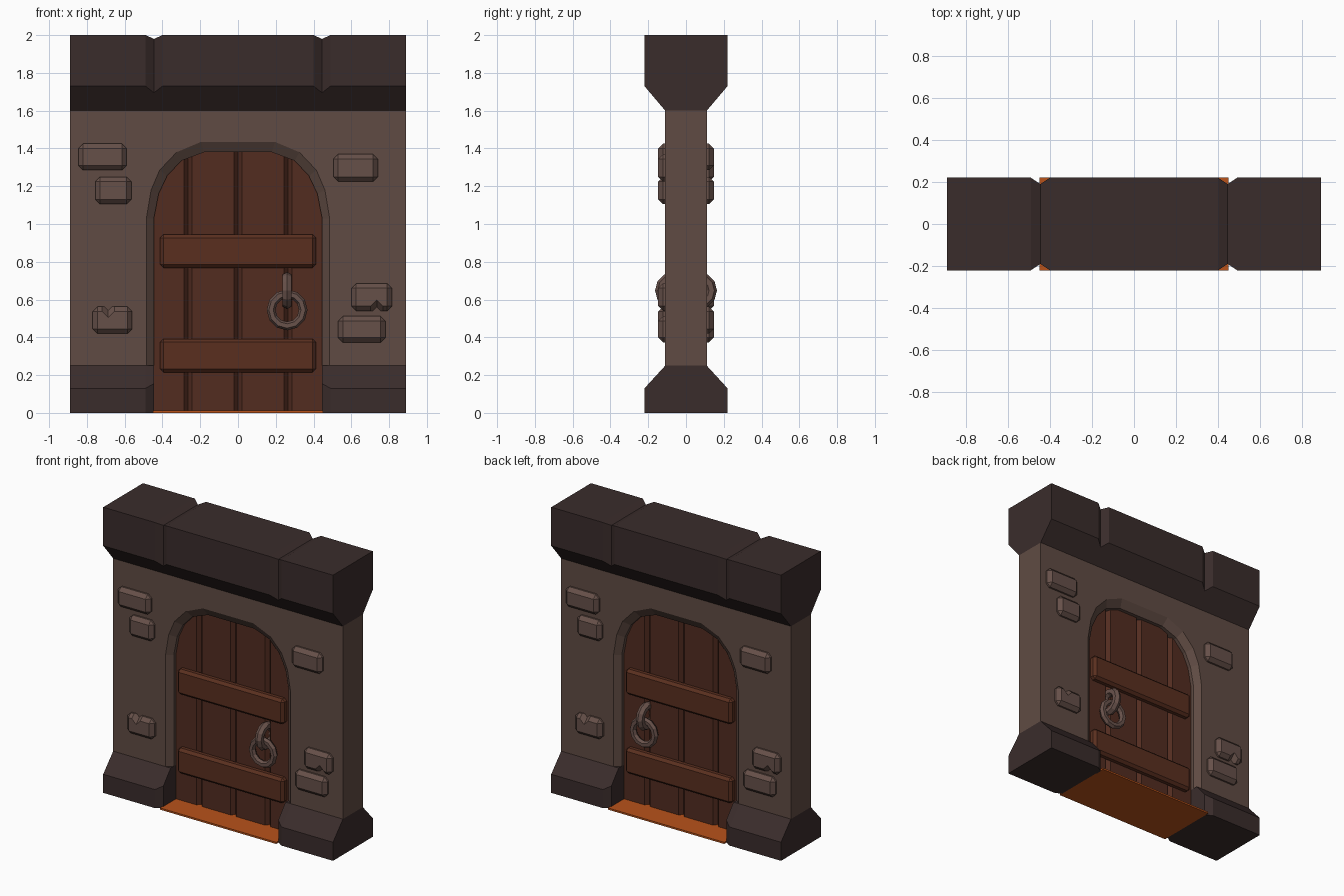
import bpy, bmesh, math
from mathutils import Matrix, Vector

if "Cube" in bpy.data.objects:
    bpy.data.objects.remove(bpy.data.objects["Cube"])


def mat(name, hexcol):
    lin = lambda c: c / 12.92 if c <= 0.04045 else ((c + 0.055) / 1.055) ** 2.4
    m = bpy.data.materials.new(name)
    m.diffuse_color = [lin(int(hexcol[i:i + 2], 16) / 255) for i in (0, 2, 4)] + [1]
    m.use_nodes = True
    m.node_tree.nodes["Principled BSDF"].inputs["Base Color"].default_value = m.diffuse_color
    return m


WALL = mat("wall_stone", "604b43")
TRIM = mat("dark_stone", "3a2c2b")
STONE = mat("pale_stone", "665049")
DOOR = mat("door_wood", "522c20")
BEAM = mat("beam_wood", "5a2f1f")
IRON = mat("iron", "69524b")
GLOW = mat("threshold_orange", "b8521a")


def finish(bm, name, material):
    bmesh.ops.recalc_face_normals(bm, faces=bm.faces[:])
    me = bpy.data.meshes.new(name)
    bm.to_mesh(me)
    bm.free()
    me.materials.append(material)
    ob = bpy.data.objects.new(name, me)
    bpy.context.collection.objects.link(ob)
    return ob


def loft(name, rings, material):
    """Skin equal-length closed rings and cap both ends."""
    bm = bmesh.new()
    vs = [[bm.verts.new(p) for p in r] for r in rings]
    n = len(vs[0])
    for a, b in zip(vs, vs[1:]):
        for i in range(n):
            j = (i + 1) % n
            bm.faces.new((a[i], a[j], b[j], b[i]))
    bm.faces.new(vs[0])
    bm.faces.new(vs[-1])
    return finish(bm, name, material)


def box(name, x, y, z, material, bevel=0.0):
    bm = bmesh.new()
    lo, hi = Vector((x[0], y[0], z[0])), Vector((x[1], y[1], z[1]))
    bmesh.ops.create_cube(bm, size=1, matrix=Matrix.Translation((lo + hi) / 2)
                          @ Matrix.Diagonal((*(hi - lo), 1)))
    if bevel:
        bmesh.ops.bevel(bm, geom=bm.edges[:], offset=bevel, segments=1, affect='EDGES')
    return finish(bm, name, material)


def torus(name, centre, major, minor, rot, material, n=12, m=6):
    bm = bmesh.new()
    mx = Matrix.Translation(centre) @ rot
    g = []
    for i in range(n):
        a = 2 * math.pi * i / n
        row = []
        for k in range(m):
            b = 2 * math.pi * k / m
            r = major + minor * math.cos(b)
            row.append(bm.verts.new(mx @ Vector((r * math.cos(a), r * math.sin(a), minor * math.sin(b)))))
        g.append(row)
    for i in range(n):
        for k in range(m):
            i2, k2 = (i + 1) % n, (k + 1) % m
            bm.faces.new((g[i][k], g[i2][k], g[i2][k2], g[i][k2]))
    return finish(bm, name, material)


# Wall with a chamfered arch opening running through it
arch_out = [(.485, .25), (.485, 1.03), (.46, 1.18), (.415, 1.285), (.325, 1.38), (.195, 1.435)]
arch_in = [(.445, .25), (.445, 1.03), (.42, 1.16), (.375, 1.255), (.30, 1.335), (.18, 1.38)]


def wall_ring(y, arch):
    pts = [(-.89, .25), (-.89, 1.6), (.89, 1.6), (.89, .25)] + arch + [(-x, z) for x, z in arch[::-1]]
    return [(x, y, z) for x, z in pts]


loft("wall", [wall_ring(-.11, arch_out), wall_ring(-.075, arch_in),
              wall_ring(.075, arch_in), wall_ring(.11, arch_out)], WALL)


# Cornice: section lofted along x, pinched at the two joints
def cornice_ring(x, w, flare, top):
    return [(x, y, z) for y, z in ((-.11, 1.6), (.11, 1.6), (w, flare), (w, top), (-w, top), (-w, flare))]


full, slim = (.22, 1.73, 2.0), (.19, 1.695, 1.98)
stations = [(-.89, full), (-.49, full), (-.445, slim), (-.40, full),
            (.40, full), (.445, slim), (.49, full), (.89, full)]
loft("cornice", [cornice_ring(x, *s) for x, s in stations], TRIM)


# Plinths either side of the door, chamfered at the inner end
def plinth_ring(x, w, shoulder):
    return [(x, y, z) for y, z in ((-w, 0), (w, 0), (w, shoulder), (.11, .25), (-.11, .25), (-w, shoulder))]


for side, s in (("left", -1), ("right", 1)):
    loft(f"plinth_{side}", [plinth_ring(s * .89, .22, .13), plinth_ring(s * .49, .22, .13),
                            plinth_ring(s * .445, .19, .155)], TRIM)

# Threshold plate
box("threshold", (-.45, .45), (-.22, .22), (0, .012), GLOW)

# Planked door with V grooves on both faces
front = [(-.455, -.05)]
for gx in (-.265, 0, .265):
    front += [(gx - .022, -.05), (gx, -.025), (gx + .022, -.05)]
front.append((.455, -.05))
section = front + [(x, -y) for x, y in front[::-1]]
loft("door_planks", [[(x, y, z) for x, y in section] for z in (.005, 1.4)], DOOR)

# Cross beams and ring handle on both faces
for face, s in (("front", -1), ("back", 1)):
    for part, z in (("lower", (.215, .392)), ("upper", (.768, .945))):
        box(f"{part}_beam_{face}", (-.413, .413), sorted((s * .03, s * .092)), z, BEAM, .018)
    torus(f"handle_hook_{face}", (.26, s * .066, .648), .07, .028,
          Matrix.Rotation(math.pi / 2, 4, 'Y'), IRON)
    torus(f"handle_ring_{face}", (.26, s * .092, .545), .085, .023,
          Matrix.Rotation(math.pi / 2, 4, 'X'), IRON)

# Raised stones: x range, z range, optional chip position
stones = [((-.845, -.59), (1.285, 1.425), None),
          ((-.755, -.565), (1.105, 1.25), None),
          ((-.77, -.56), (.42, .562), (-.687, .562)),
          ((.505, .74), (1.225, 1.37), None),
          ((.60, .815), (.54, .685), (.735, .54)),
          ((.53, .78), (.373, .512), None)]
for i, (x, z, chip) in enumerate(stones):
    st = box(f"wall_stone_front_{i}", x, (-.147, -.075), z, STONE, .025)
    if chip:
        bm = bmesh.new()
        bmesh.ops.create_uvsphere(bm, u_segments=4, v_segments=2, radius=.058,
                                  matrix=Matrix.Translation((chip[0], -.147, chip[1])))
        cutter = finish(bm, "chip_cutter", STONE)
        cutter.hide_render = True
        mod = st.modifiers.new("chip", 'BOOLEAN')
        mod.operation, mod.solver, mod.object = 'DIFFERENCE', 'EXACT', cutter
        bpy.context.view_layer.objects.active = st
        bpy.ops.object.modifier_apply(modifier=mod.name)
        bpy.data.objects.remove(cutter)
    # Same stones turned half round for the back face
    back = bpy.data.objects.new(f"wall_stone_back_{i}", st.data)
    back.rotation_euler.z = math.pi
    bpy.context.collection.objects.link(back)
